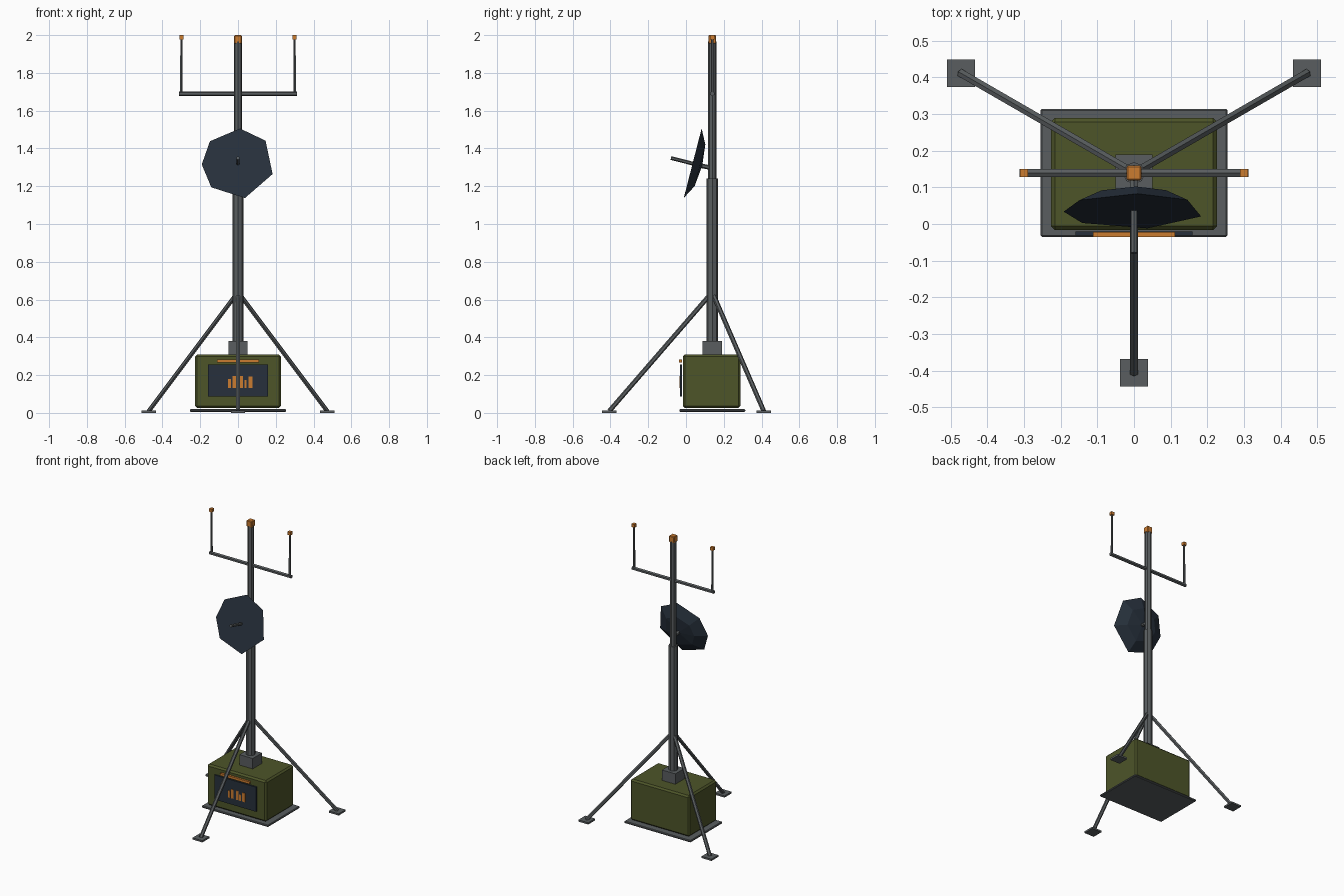
import bpy, bmesh, math
from mathutils import Vector, Matrix

if "Cube" in bpy.data.objects:
    bpy.data.objects.remove(bpy.data.objects["Cube"])

MAST_Y = 0.139


def material(name, rgb):
    m = bpy.data.materials.new(name)
    m.diffuse_color = (*rgb, 1)
    m.use_nodes = True
    m.node_tree.nodes["Principled BSDF"].inputs["Base Color"].default_value = m.diffuse_color
    return m


OLIVE = material("olive", (0.075, 0.09, 0.022))
ORANGE = material("orange", (0.6, 0.2, 0.03))
NAVY = material("navy", (0.02, 0.03, 0.045))
STEEL = material("steel", (0.1, 0.11, 0.115))


def finish(name, bm, mat):
    bmesh.ops.recalc_face_normals(bm, faces=bm.faces)
    me = bpy.data.meshes.new(name)
    bm.to_mesh(me)
    bm.free()
    me.materials.append(mat)
    ob = bpy.data.objects.new(name, me)
    bpy.context.collection.objects.link(ob)
    return ob


def box(name, lo, hi, mat, bevel=0):
    lo, hi = Vector(lo), Vector(hi)
    bm = bmesh.new()
    bmesh.ops.create_cube(bm, size=1, matrix=Matrix.Translation((lo + hi) / 2)
                          @ Matrix.Diagonal((*(hi - lo), 1)))
    if bevel:
        bmesh.ops.bevel(bm, geom=bm.edges[:], offset=bevel, segments=1, affect='EDGES')
    return finish(name, bm, mat)


def rod(name, a, b, r, mat, sides=8, r2=None):
    a, b = Vector(a), Vector(b)
    d = b - a
    bm = bmesh.new()
    rot = d.to_track_quat('Z', 'Y').to_matrix().to_4x4()
    bmesh.ops.create_cone(bm, cap_ends=True, segments=sides, radius1=r,
                          radius2=r if r2 is None else r2, depth=d.length,
                          matrix=Matrix.Translation((a + b) / 2) @ rot)
    return finish(name, bm, mat)


# Equipment case on its base plate
box("base_plate", (-0.255, -0.035, 0.006), (0.255, 0.314, 0.02), STEEL, 0.004)
box("case", (-0.227, -0.017, 0.026), (0.227, 0.289, 0.309), OLIVE, 0.011)
box("front_panel", (-0.16, -0.031, 0.087), (0.16, -0.021, 0.257), NAVY)
box("front_handle", (-0.112, -0.036, 0.267), (0.112, -0.022, 0.283), ORANGE)
for i, (x, w, top) in enumerate([(-0.045, 0.016, 0.18), (-0.02, 0.018, 0.195),
                                 (0.018, 0.018, 0.195), (0.04, 0.012, 0.175),
                                 (0.067, 0.022, 0.193)]):
    box(f"panel_bar_{i + 1}", (x - w / 2, -0.035, 0.132), (x + w / 2, -0.03, top), ORANGE)

# Telescopic mast
box("mast_socket", (-0.051, MAST_Y - 0.051, 0.305), (0.051, MAST_Y + 0.051, 0.381), STEEL)
rod("lower_mast", (0, MAST_Y, 0.37), (0, MAST_Y, 1.24), 0.03, STEEL)
rod("upper_mast", (0, MAST_Y, 1.2), (0, MAST_Y, 1.965), 0.022, STEEL)
box("mast_cap", (-0.02, MAST_Y - 0.02, 1.955), (0.02, MAST_Y + 0.02, 2.0), ORANGE, 0.004)

# Tripod legs and feet
for label, deg in (("front", -90), ("right", 30), ("left", 150)):
    c, s = math.cos(math.radians(deg)), math.sin(math.radians(deg))
    fx, fy = 0.545 * c, MAST_Y + 0.545 * s
    rod(f"{label}_leg", (0.015 * c, MAST_Y + 0.015 * s, 0.622), (fx, fy, 0.01),
        0.0125, STEEL, 6)
    box(f"{label}_foot", (fx - 0.038, fy - 0.038, 0), (fx + 0.038, fy + 0.038, 0.012), STEEL)

# Crossbar with whip antennas
rod("crossbar", (-0.312, MAST_Y, 1.69), (0.312, MAST_Y, 1.69), 0.0125, STEEL, 6)
for label, x in (("left", -0.3), ("right", 0.3)):
    rod(f"{label}_antenna", (x, MAST_Y, 1.685), (x, MAST_Y, 1.985), 0.008, STEEL, 6, 0.006)
    box(f"{label}_antenna_tip", (x - 0.011, MAST_Y - 0.011, 1.978),
        (x + 0.011, MAST_Y + 0.011, 2.0), ORANGE)

# Tilted seven-sided dish: flat front, domed back
tilt = math.radians(14.4)
centre = Vector((0, 0.035, 1.32))
back = Vector((0, math.cos(tilt), -math.sin(tilt)))
up = Vector((0, math.sin(tilt), math.cos(tilt)))
bm = bmesh.new()
rings = []
for radius, depth in ((0.192, 0), (0.115, 0.04)):
    rings.append([bm.verts.new(centre + back * depth + up * radius * math.sin(math.radians(a))
                               + Vector((radius * math.cos(math.radians(a)), 0, 0)))
                  for a in (-17.4, 40.6, 87, 140.7, 181.5, 222.6, 281)])
rim, dome = rings
bm.faces.new(rim)
tip = bm.verts.new(centre + back * 0.052)
for i in range(7):
    j = (i + 1) % 7
    bm.faces.new((rim[i], rim[j], dome[j], dome[i]))
    bm.faces.new((dome[i], dome[j], tip))
finish("dish", bm, NAVY)
rod("dish_feed", centre + back * 0.02, centre - back * 0.118, 0.01, STEEL, 6)
# Bracket between dish and mast
rod("dish_bracket", centre + back * 0.04, (0, MAST_Y, 1.296), 0.012, STEEL, 6)
